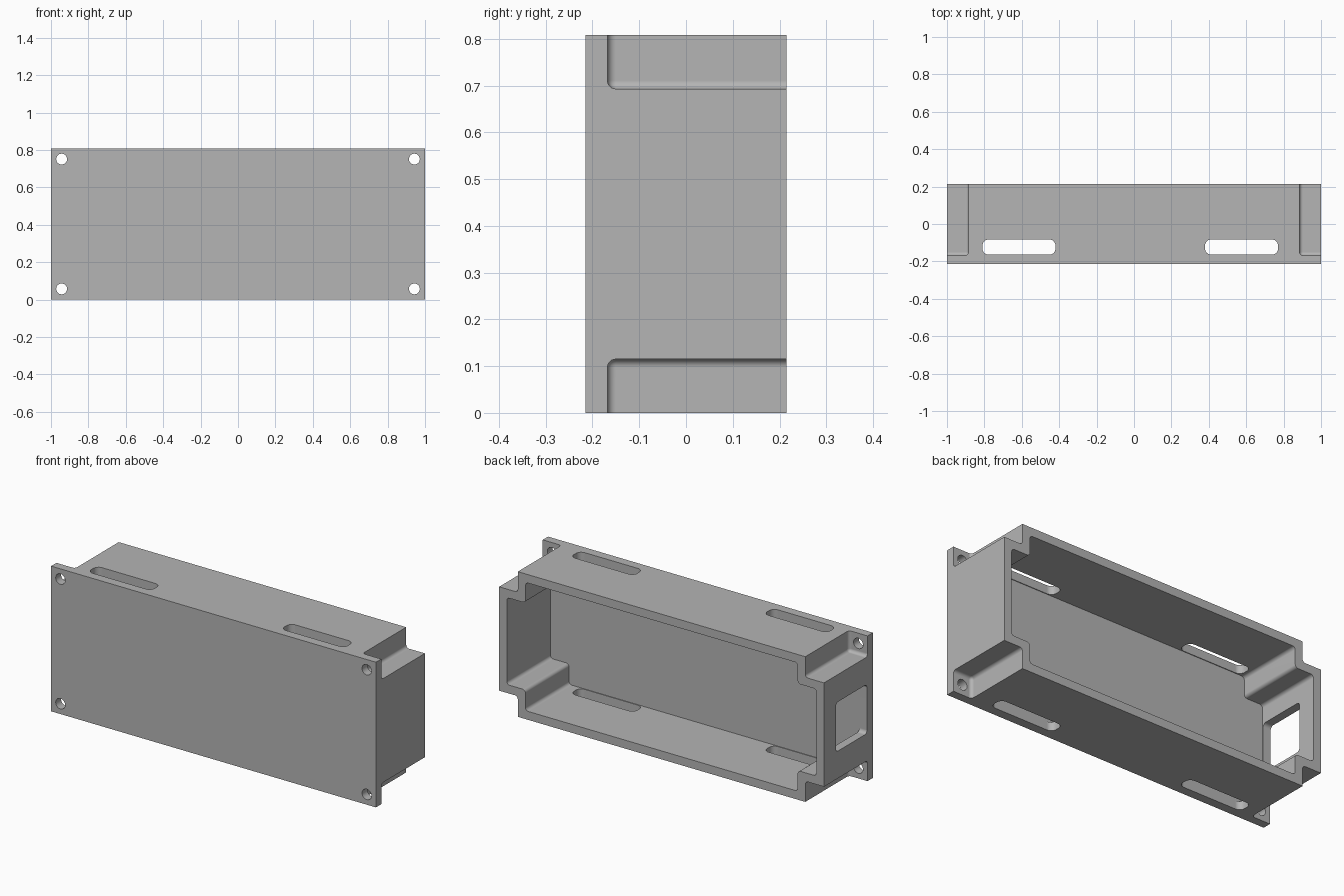
import bpy
import bmesh
import math
from mathutils import Vector

if "Cube" in bpy.data.objects:
    bpy.data.objects.remove(bpy.data.objects["Cube"], do_unlink=True)

# Main dimensions
HX, HY, H = 1.0, 0.215, 0.808
WALL = 0.047
NOTCH = 0.115
FILLET = 0.018
MID = H / 2

grey = bpy.data.materials.new("plain grey")
grey.use_nodes = True
grey.diffuse_color = (0.46, 0.46, 0.46, 1)
grey.node_tree.nodes["Principled BSDF"].inputs["Base Color"].default_value = grey.diffuse_color


def finish(name, bm):
    bmesh.ops.recalc_face_normals(bm, faces=bm.faces)
    mesh = bpy.data.meshes.new(name)
    bm.to_mesh(mesh)
    bm.free()
    mesh.materials.append(grey)
    obj = bpy.data.objects.new(name, mesh)
    bpy.context.collection.objects.link(obj)
    return obj


def prism(name, profile, axis, low, high, radius=0.0, round_all=False, segments=6):
    """Extrude a profile of the two other axes along axis, rounding its corners."""
    bm = bmesh.new()
    verts = []
    for a, b in profile:
        co = [a, b]
        co.insert(axis, low)
        verts.append(bm.verts.new(co))
    face = bm.faces.new(verts)
    move = Vector((0, 0, 0))
    move[axis] = high - low
    out = bmesh.ops.extrude_face_region(bm, geom=[face], use_keep_orig=True)
    bmesh.ops.translate(bm, vec=move, verts=[v for v in out["geom"] if isinstance(v, bmesh.types.BMVert)])
    bmesh.ops.recalc_face_normals(bm, faces=bm.faces)
    if radius:
        edges = [e for e in bm.edges
                 if round_all or abs(e.verts[0].co[axis] - e.verts[1].co[axis]) > 1e-5]
        bmesh.ops.bevel(bm, geom=edges, offset=radius, offset_type='OFFSET',
                        segments=segments, profile=0.5, affect='EDGES')
    return finish(name, bm)


def rect(a0, a1, b0, b1):
    return [(a0, b0), (a1, b0), (a1, b1), (a0, b1)]


def circle(cx, cz, r, n=32):
    return [(cx + r * math.cos(2 * math.pi * i / n), cz + r * math.sin(2 * math.pi * i / n))
            for i in range(n)]


# Solid block of the housing
housing = prism("housing", rect(-HX, HX, 0, H), 1, -HY, HY)
cutters = []

# Corner notches behind the front plate, and the screw holes in its ears
for sx in (-1, 1):
    for sz in (-1, 1):
        xs = sorted((sx * (HX - NOTCH), sx * (HX + 0.2)))
        zs = sorted((MID + sz * (MID - NOTCH), MID + sz * (MID + 0.2)))
        cutters.append(prism("notch_cutter", rect(*xs, *zs), 1, WALL - HY, HY + 0.2,
                             FILLET, round_all=True))
        hole = circle(sx * (HX - 0.057), MID + sz * (MID - 0.057), 0.029)
        cutters.append(prism("screw_hole_cutter", hole, 1, -HY - 0.1, 0))

# Open cavity following the stepped outline
ox, oz = HX - WALL, MID - WALL
ix, iz = ox - NOTCH, oz - NOTCH
quarter = [(ox, iz), (ix, iz), (ix, oz)]
outline = (quarter
           + [(-x, z) for x, z in reversed(quarter)]
           + [(-x, -z) for x, z in quarter]
           + [(x, -z) for x, z in reversed(quarter)])
outline = [(x, z + MID) for x, z in outline]
cutters.append(prism("cavity_cutter", outline, 1, WALL - HY, HY + 0.1, FILLET))

# Slots through the top and bottom walls
for x0 in (-0.81, 0.38):
    cutters.append(prism("slot_cutter", rect(x0, x0 + 0.39, -0.164, -0.083), 2,
                         -0.1, H + 0.1, 0.032))

# Square window in one end wall
cutters.append(prism("window_cutter", rect(-0.163, 0.11, MID - 0.137, MID + 0.137), 0,
                     -HX - 0.1, -HX + 0.1, 0.02))

# Cut everything out of the block, then discard the cutters
for cutter in cutters:
    cutter.hide_render = True
    cut = housing.modifiers.new(cutter.name, 'BOOLEAN')
    cut.operation = 'DIFFERENCE'
    cut.solver = 'EXACT'
    cut.object = cutter
bpy.context.view_layer.update()
evaluated = housing.evaluated_get(bpy.context.evaluated_depsgraph_get())
result = bpy.data.meshes.new_from_object(evaluated)
housing.modifiers.clear()
housing.data = result
for cutter in cutters:
    bpy.data.objects.remove(cutter, do_unlink=True)

# One material, smooth fillets, crisp edges
result.materials.clear()
result.materials.append(grey)
for poly in result.polygons:
    poly.material_index = 0
bpy.ops.object.select_all(action='DESELECT')
housing.select_set(True)
bpy.context.view_layer.objects.active = housing
bpy.ops.object.shade_smooth_by_angle(angle=math.radians(30))
weighted = housing.modifiers.new("even_shading", 'WEIGHTED_NORMAL')
weighted.keep_sharp = True
